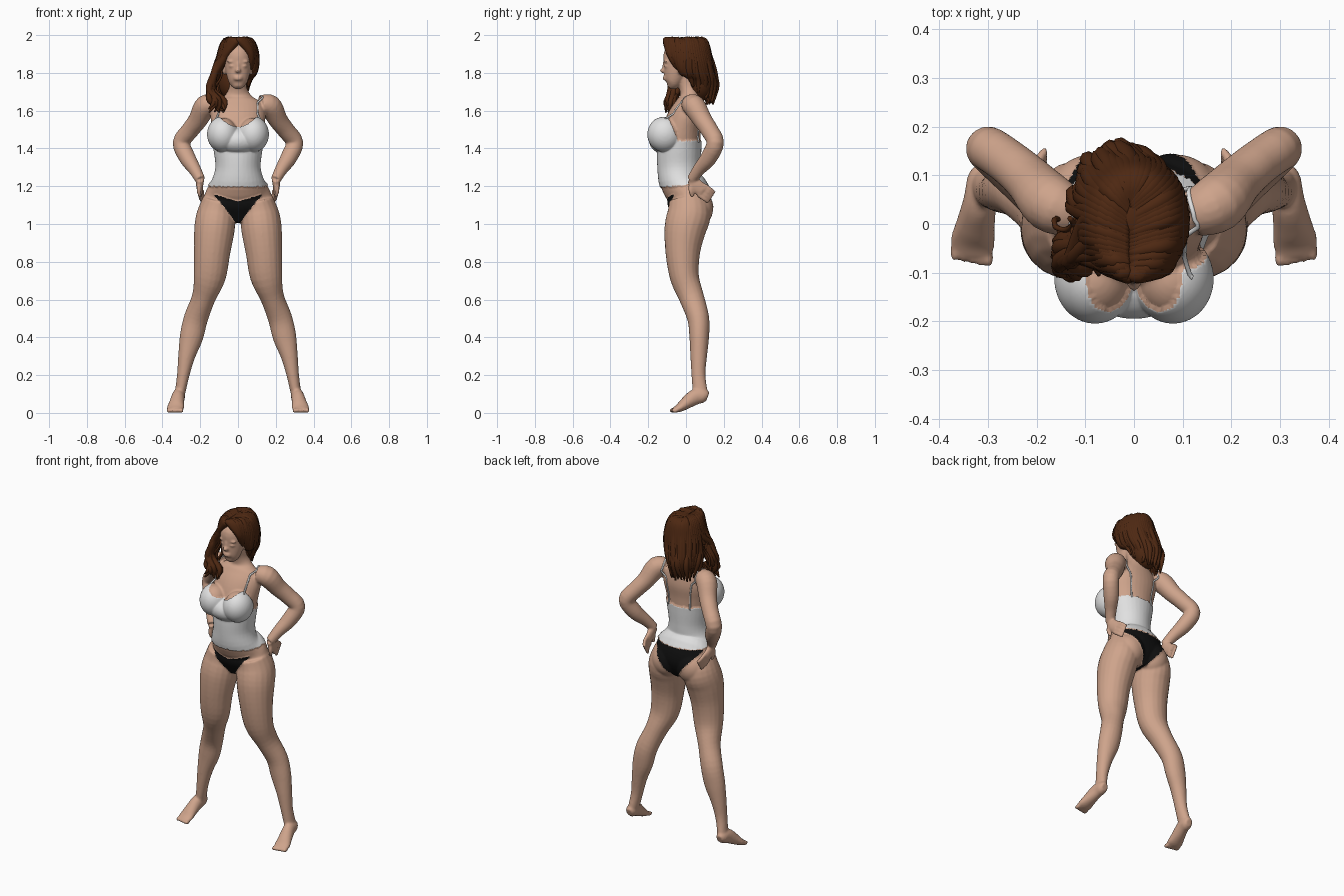
import bpy, bmesh, math, random
from math import sin, cos, pi
from mathutils import Vector, Matrix
from mathutils.bvhtree import BVHTree

random.seed(4)
cube = bpy.data.objects.get("Cube")
if cube:
    bpy.data.objects.remove(cube)


def material(name, *rgb):
    m = bpy.data.materials.new(name)
    m.use_nodes = True
    m.diffuse_color = (*rgb, 1)
    m.node_tree.nodes["Principled BSDF"].inputs["Base Color"].default_value = (*rgb, 1)
    return m


skin = material("skin", .62, .37, .26)
white = material("white_cloth", .75, .75, .75)
black = material("black_cloth", .005, .005, .005)
brown = material("brown_hair", .075, .021, .006)


def spline(points, steps=4):
    """Smooth path through control points of any dimension."""
    pts = [points[0], *points, points[-1]]
    out = []
    for a, b, c, d in zip(pts, pts[1:], pts[2:], pts[3:]):
        for k in range(steps):
            t = k / steps
            out.append([q + t * (r - p) / 2 + t * t * (p - 2.5 * q + 2 * r - s / 2)
                        + t ** 3 * (1.5 * (q - r) + (s - p) / 2)
                        for p, q, r, s in zip(a, b, c, d)])
    return out + [list(points[-1])]


def tube(bm, points, sides=20, flip=1, steps=4):
    """Loft of ellipses; each point is x, y, z, radius and optional second radius."""
    path = spline([(p[0] * flip, *p[1:4], p[-1]) for p in points], steps)
    centres = [Vector(p[:3]) for p in path]
    ref, rings = Vector((1, .01, .02)), []
    for i, p in enumerate(path):
        t = (centres[min(i + 1, len(path) - 1)] - centres[max(i - 1, 0)]).normalized()
        ref = (ref - t * ref.dot(t)).normalized()
        other = t.cross(ref)
        rings.append([bm.verts.new(centres[i] + ref * p[3] * cos(2 * pi * k / sides)
                                   + other * p[4] * sin(2 * pi * k / sides))
                      for k in range(sides)])
    for lo, hi in zip(rings, rings[1:]):
        for k in range(sides):
            n = (k + 1) % sides
            bm.faces.new((lo[k], lo[n], hi[n], hi[k]))
    bm.faces.new(rings[0][::-1])
    bm.faces.new(rings[-1])


def blob(bm, centre, radii):
    bmesh.ops.create_icosphere(bm, subdivisions=4, radius=1,
                               matrix=Matrix.Translation(centre) @ Matrix.Diagonal((*radii, 1)))


def finish(bm, name, *mats):
    bmesh.ops.recalc_face_normals(bm, faces=bm.faces[:])
    for f in bm.faces:
        f.smooth = True
    mesh = bpy.data.meshes.new(name)
    bm.to_mesh(mesh)
    ob = bpy.data.objects.new(name, mesh)
    bpy.context.collection.objects.link(ob)
    for m in mats:
        mesh.materials.append(m)
    return ob


# Torso and neck
bm = bmesh.new()
tube(bm, [(0, .02, 1.01, .07, .07), (0, .02, 1.09, .18, .11), (0, .01, 1.16, .175, .112),
          (0, -.03, 1.22, .137, .105), (0, -.037, 1.3, .113, .108), (0, -.035, 1.4, .124, .11),
          (0, -.022, 1.5, .138, .102), (0, 0, 1.58, .145, .09), (0, .015, 1.64, .125, .068),
          (0, .02, 1.68, .07, .052), (0, .008, 1.73, .045, .046), (0, -.015, 1.8, .045, .046)], 32)
blob(bm, (0, -.105, 1.44), (.11, .083, .065))

# Head and facial features
tube(bm, [(0, -.088, 1.722, .018, .014), (0, -.072, 1.745, .045, .042), (0, -.058, 1.79, .061, .06),
          (0, -.048, 1.84, .069, .071), (0, -.043, 1.9, .07, .074), (0, -.03, 1.95, .04, .045)], 28)
blob(bm, (0, -.12, 1.812), (.015, .018, .013))
blob(bm, (0, -.113, 1.835), (.01, .013, .03))
for z in (1.767, 1.778):
    blob(bm, (0, -.109, z), (.024, .014, .007))

for s in (1, -1):
    blob(bm, (s * .03, -.102, 1.836), (.018, .014, .009))
    blob(bm, (s * .032, -.104, 1.86), (.026, .012, .008))
    blob(bm, (s * .072, -.025, 1.82), (.012, .02, .032))
    # Chest and seat
    blob(bm, (s * .08, -.112, 1.475), (.077, .086, .088))
    blob(bm, (s * .085, .055, 1.08), (.092, .088, .1))
    # Leg
    tube(bm, [(.1, .01, 1.13, .085, .1), (.115, .015, 1.05, .103, .115), (.125, -.005, .97, .107, .11),
              (.137, -.017, .85, .096, .092), (.15, -.008, .72, .085, .077),
              (.182, .03, .61, .063, .066), (.223, .065, .5, .064, .058), (.247, .07, .4, .062, .052),
              (.272, .067, .3, .045, .044), (.29, .066, .2, .033, .037), (.306, .075, .11, .028, .04)],
         flip=s)
    # Foot and toes
    tube(bm, [(.31, .115, .085, .02, .025), (.311, .095, .09, .031, .036), (.316, .05, .085, .034, .042),
              (.325, 0, .052, .04, .033), (.331, -.035, .027, .046, .023),
              (.333, -.062, .016, .043, .014)], flip=s)
    for k in range(5):
        blob(bm, (s * (.299 + k * .017), -.07 + .003 * k, .013), (.011, .019, .013))
    # Arm
    tube(bm, [(.12, .02, 1.63, .048), (.17, .042, 1.625, .06), (.213, .088, 1.55, .051),
              (.255, .125, 1.495, .047), (.3, .155, 1.43, .046), (.268, .12, 1.35, .044),
              (.23, .07, 1.29, .034), (.2, .03, 1.235, .027)], flip=s)
    # Hand, fingers and thumb
    tube(bm, [(.2, .03, 1.24, .022, .026), (.203, .055, 1.205, .019, .036),
              (.2, .09, 1.175, .015, .037)], flip=s)
    for k in range(4):
        y, z = (k - 1.5) * .011, (k - 1.5) * .017
        tube(bm, [(.2, .08 + y, 1.18 + z, .011), (.197, .11 + y, 1.16 + z, .011),
                  (.182, .135 + y, 1.138 + z, .009)], 10, s)
    tube(bm, [(.2, .03, 1.22, .015), (.207, .025, 1.18, .013), (.2, .035, 1.145, .01)], 10, s)

# Fuse the body into one smooth surface
body = finish(bm, "body")
remesh = body.modifiers.new("fuse", "REMESH")
remesh.mode, remesh.voxel_size = "VOXEL", .006
soften = body.modifiers.new("soften", "SMOOTH")
soften.factor, soften.iterations = .5, 5
bpy.context.view_layer.update()
fused = body.evaluated_get(bpy.context.evaluated_depsgraph_get())
bm = bmesh.new()
bm.from_mesh(bpy.data.meshes.new_from_object(fused))
bpy.data.objects.remove(body)


# Clothing regions
def is_top(p):
    x = abs(p.x)
    neckline = 1.51 + .09 * (x / .13) ** 2
    armhole = 1.44 + max(0, -p.y - .045) * 2.3
    return x < (.17 if p.z > 1.38 else .152) and 1.2 < p.z < min(neckline, armhole)


def is_brief(p):
    x = abs(p.x)
    waist = 1.12 + .3 * x if p.y < 0 else 1.195
    return x < .15 and .995 + 1.27 * x < p.z < waist


for f in bm.faces:
    p = f.calc_center_median()
    f.material_index = 1 if is_top(p) else 2 if is_brief(p) else 0
bm.normal_update()
for thickness, index in ((.007, 1), (.003, 2)):
    cloth = {v for f in bm.faces if f.material_index == index for v in f.verts}
    for v in cloth:
        v.co += v.normal * thickness
tree = BVHTree.FromBMesh(bm)
finish(bm, "body_and_clothes", skin, white, black)

# Shoulder straps laid on the body
bm = bmesh.new()
for s in (1, -1):
    path = spline([(s * .122, -.11, 1.56), (s * .12, -.06, 1.64), (s * .112, .02, 1.7),
                   (s * .105, .09, 1.62), (s * .09, .1, 1.52), (s * .085, .09, 1.43)])
    tube(bm, [(*tree.find_nearest(Vector(p))[0], .005) for p in path], 8, steps=2)
finish(bm, "straps", white)

# Hair core
bm = bmesh.new()
blob(bm, (0, .015, 1.875), (.095, .115, .11))
blob(bm, (-.02, .075, 1.76), (.085, .075, .11))
finish(bm, "hair_core", brown)

# Hair strands swept from the parting
bm = bmesh.new()
jit = lambda r=.008: random.uniform(-r, r)
count = 56
for i in range(count):
    a = math.radians(-168 + 336 * i / (count - 1))
    s, c = sin(a), cos(a)
    side = 1 if a > 0 else -1
    wide = side * max(abs(s), .72) if c < 0 else s
    back = max(c, -.72)
    pts = [(-.01, -.03 + .075 * c, 1.97, .012),
           (.065 * s, -.005 + .1 * c, 1.965 + jit(.004), .02),
           (.095 * wide, .005 + .115 * back, 1.89, .02)]
    if a < -1.5:
        # Long lock over the right shoulder
        f = random.random()
        pts += [(-.105 - .02 * f, -.02 - .05 * f, 1.8, .02),
                (-.14 + jit(.015), -.06 + jit(.025), 1.71, .017),
                (-.11 + jit(.045), -.085 + jit(.02), 1.65, .015),
                (-.11 + jit(.05), -.08 + jit(.03), 1.6 + jit(.015), .004)]
    else:
        # Back and left side, shorter towards the face
        end = 1.645 + max(0, a - .7) * .09
        pts += [(.1 * s - .012, .01 + .13 * max(c, -.2) + jit(), 1.81, .019),
                (.088 * s - .03 + jit(), .025 + .13 * max(c, -.1) + jit(),
                 (1.81 + end) / 2 + .01, .018),
                (.075 * s - .032 + jit(.014), .035 + .1 * max(c, 0) + jit(.014), end + jit(.015), .004)]
    tube(bm, pts, 8)
# Loose wavy curls
for i in range(7):
    x, y = -.12 + jit(.03), -.04 + jit(.05)
    tube(bm, [(x + .012 * sin(k * 1.4 + i) - .006 * k, y + .012 * cos(k * 1.4 + i),
               1.83 - .032 * k, .006) for k in range(7)], 6)
finish(bm, "hair_strands", brown)
